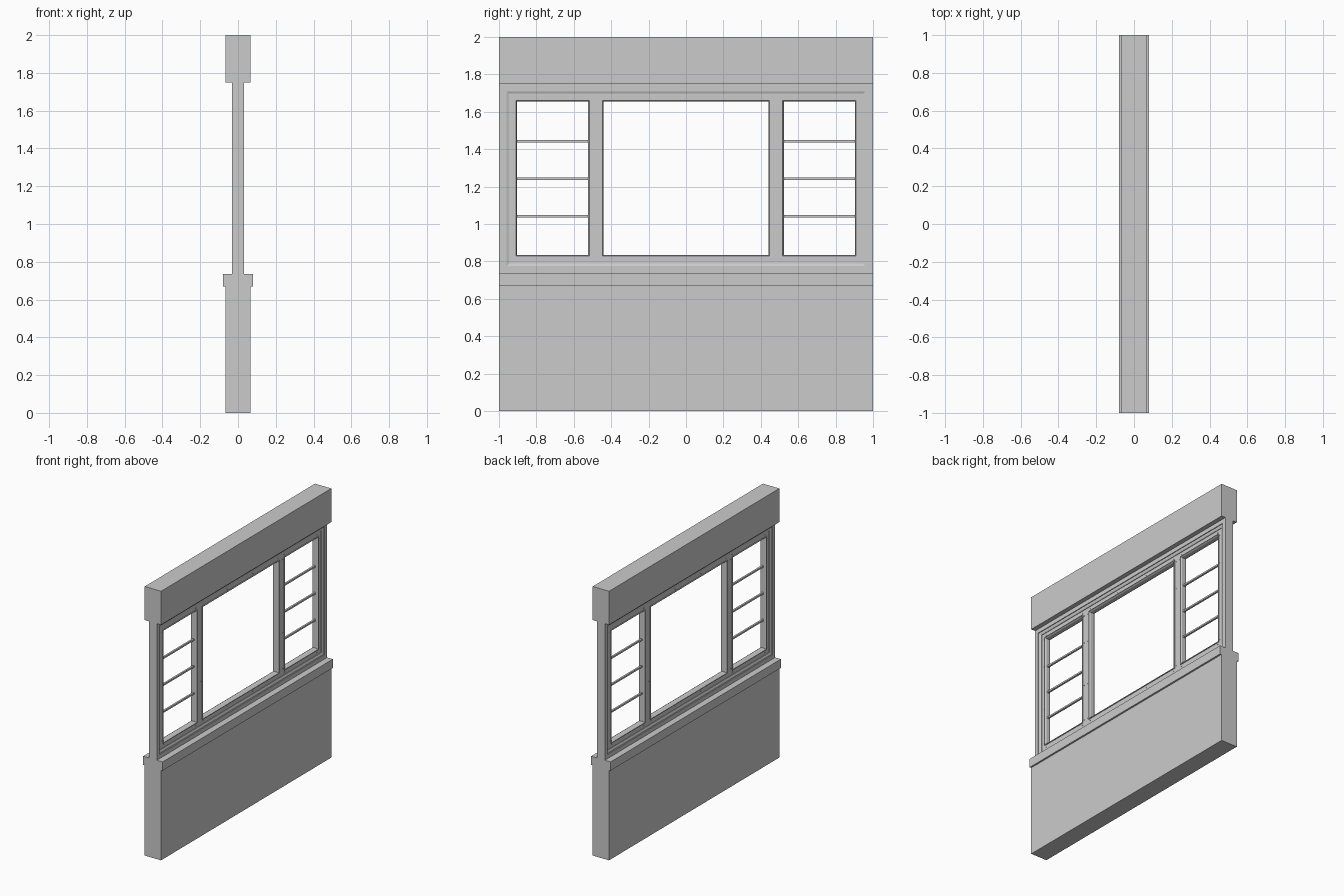
import bpy, bmesh
from mathutils import Matrix

if "Cube" in bpy.data.objects:
    bpy.data.objects.remove(bpy.data.objects["Cube"])


def finish(name, bm):
    bmesh.ops.recalc_face_normals(bm, faces=bm.faces)
    me = bpy.data.meshes.new(name)
    bm.to_mesh(me)
    bm.free()
    ob = bpy.data.objects.new(name, me)
    bpy.context.collection.objects.link(ob)
    return ob


def box(name, hx, y0, y1, z0, z1):
    bm = bmesh.new()
    m = Matrix.Translation((0, (y0 + y1) / 2, (z0 + z1) / 2)) @ Matrix.Diagonal((2 * hx, y1 - y0, z1 - z0, 1))
    bmesh.ops.create_cube(bm, size=1, matrix=m)
    return finish(name, bm)


def ring(name, half, y0, y1, z0, z1):
    """Mitred rectangular frame; half = (inset, half depth) points, mirrored front to back."""
    prof = half + [(d, -x) for d, x in reversed(half)]
    bm = bmesh.new()
    loops = []
    for cy, sy, cz, sz in ((y0, 1, z0, 1), (y1, -1, z0, 1), (y1, -1, z1, -1), (y0, 1, z1, -1)):
        loops.append([bm.verts.new((x, cy + sy * d, cz + sz * d)) for d, x in prof])
    n = len(prof)
    for i in range(4):
        a, b = loops[i], loops[(i + 1) % 4]
        for j in range(n):
            k = (j + 1) % n
            bm.faces.new((a[j], a[k], b[k], b[j]))
    return finish(name, bm)


# Wall, sill and lintel
box("lower_wall", 0.067, -1, 1, 0, 0.67)
box("sill", 0.08, -1, 1, 0.67, 0.735)
box("lintel", 0.067, -1, 1, 1.75, 2)

# Stepped outer window frame
ring("window_frame",
     [(0, .033), (.031, .033), (.031, .027), (.041, .027), (.053, .022), (.053, .018), (.09, .018)],
     -1, 1, 0.735, 1.75)

# Mullions, side glazing beads and thin glazing bars
bead = [(0, .024), (.005, .024), (.011, .014)]
ring("centre_bead", bead, -0.451, 0.451, 0.823, 1.666)
for s, side in ((-1, "left"), (1, "right")):
    a, b = sorted((s * 0.447, s * 0.516))
    box(side + "_mullion", 0.018, a, b, 0.82, 1.67)
    a, b = sorted((s * 0.512, s * 0.914))
    ring(side + "_bead", bead, a, b, 0.823, 1.666)
    for i in range(3):
        box(f"{side}_glazing_bar_{i + 1}", 0.007, a + 0.005, b - 0.005,
            1.036 + 0.2 * i, 1.048 + 0.2 * i)

# Small screw heads on both faces
spots = [(y, z) for y in (0.923, 0.503, 0.465) for z in (0.84, 1.11, 1.44, 1.65)]
spots += [(y, z) for y in (0.15, 0.44, 0.52, 0.9) for z in (0.808, 1.68)]
bm = bmesh.new()
for y, z in spots:
    for sx in (-1, 1):
        for sy in (-1, 1):
            m = Matrix.Translation((sx * 0.0185, sy * y, z)) @ Matrix.Rotation(1.5707963, 4, 'Y')
            bmesh.ops.create_cone(bm, cap_ends=True, segments=8, radius1=0.004,
                                  radius2=0.004, depth=0.003, matrix=m)
finish("screw_heads", bm)
